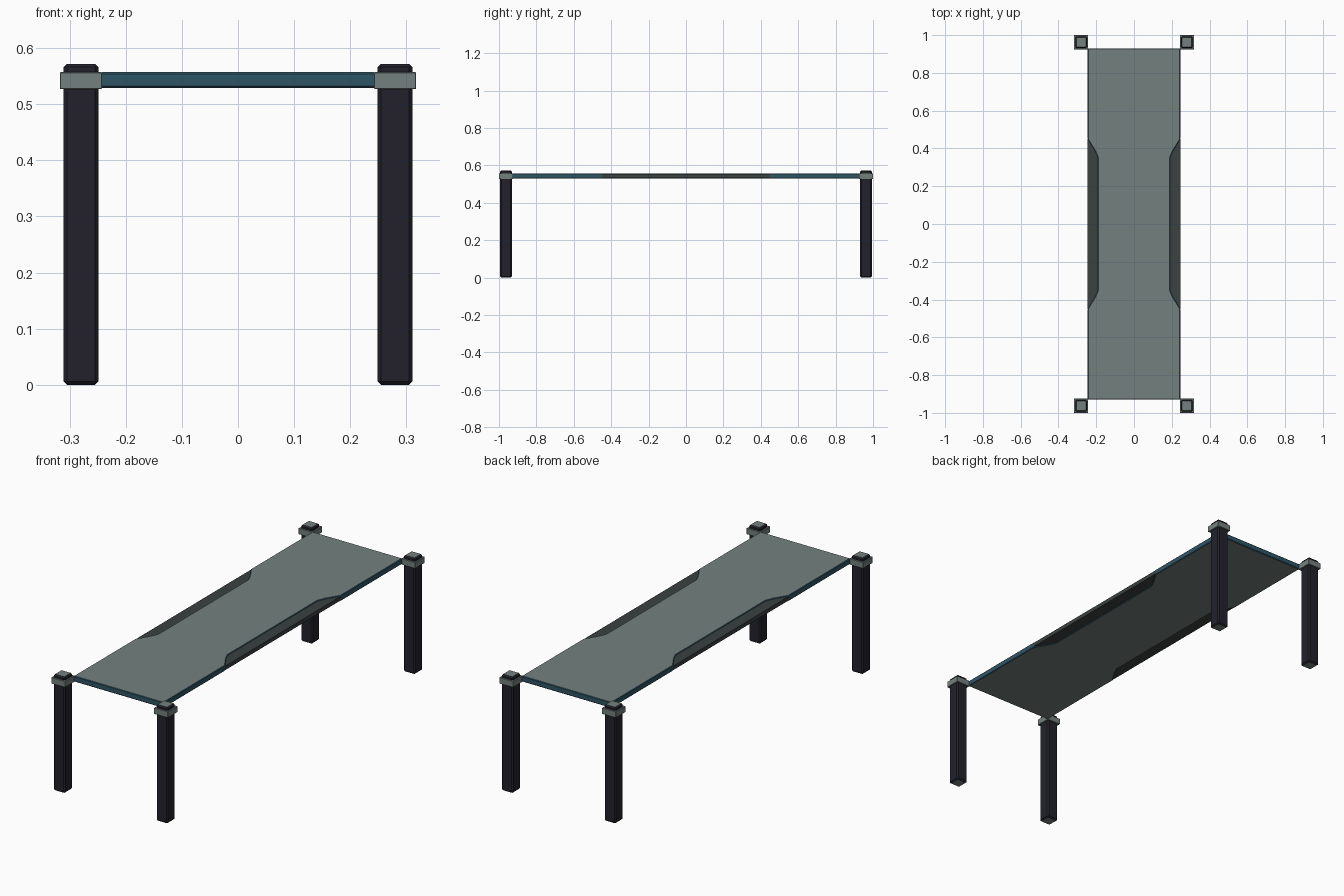
import bpy, bmesh

if "Cube" in bpy.data.objects:
    bpy.data.objects.remove(bpy.data.objects["Cube"])


def mat(name, rgb):
    m = bpy.data.materials.new(name)
    m.diffuse_color = (*rgb, 1)
    m.use_nodes = True
    m.node_tree.nodes["Principled BSDF"].inputs["Base Color"].default_value = m.diffuse_color
    return m


GREY = mat("grey_green", (0.175, 0.22, 0.21))
TEAL = mat("teal_edge", (0.028, 0.09, 0.13))
NAVY = mat("dark_navy", (0.016, 0.0155, 0.024))
DARK = mat("dark_grey", (0.042, 0.054, 0.051))


def prism(name, outline, z0, z1, bevel, side, cap):
    """Extruded outline with bevelled edges; flat caps get their own colour."""
    bm = bmesh.new()
    f = bm.faces.new([bm.verts.new((x, y, z0)) for x, y in outline])
    top = bmesh.ops.extrude_face_region(bm, geom=[f])["geom"]
    for v in top:
        if isinstance(v, bmesh.types.BMVert):
            v.co.z = z1
    bmesh.ops.recalc_face_normals(bm, faces=bm.faces[:])
    if bevel:
        bmesh.ops.bevel(bm, geom=bm.edges[:], offset=bevel, segments=1,
                        affect='EDGES', profile=0.5)
    bmesh.ops.recalc_face_normals(bm, faces=bm.faces[:])
    for f in bm.faces:
        f.material_index = 1 if abs(f.normal.z) > 0.9 else 0
    me = bpy.data.meshes.new(name)
    bm.to_mesh(me)
    bm.free()
    me.materials.append(side)
    me.materials.append(cap)
    ob = bpy.data.objects.new(name, me)
    bpy.context.collection.objects.link(ob)
    return ob


def square(cx, cy, h):
    return [(cx - h, cy - h), (cx + h, cy - h), (cx + h, cy + h), (cx - h, cy + h)]


# Legs with collars at the four corners
for sx, side in ((-1, "left"), (1, "right")):
    for sy, end in ((-1, "front"), (1, "back")):
        cx, cy = sx * 0.28, sy * 0.9625
        prism(f"{end}_{side}_leg", square(cx, cy, 0.031), 0, 0.572, 0.006, NAVY, GREY)
        prism(f"{end}_{side}_collar", square(cx, cy, 0.0375), 0.527, 0.557, 0.001, GREY, GREY)

# Table top with a long notch in each side
half = [(0.245, -0.93), (0.245, -0.45), (0.205, -0.385), (0.19, -0.35),
        (0.19, 0.35), (0.205, 0.385), (0.245, 0.45), (0.245, 0.93)]
prism("table_top", half + [(-x, -y) for x, y in half], 0.529, 0.557, 0.003, TEAL, GREY)

# Dark grip rails filling the notches, slightly thinner than the top
for s, side in ((-1, "left"), (1, "right")):
    grip = [(s * x, y) for x, y in half[1:-1]]
    prism(f"{side}_grip", grip, 0.533, 0.553, 0, DARK, DARK)
